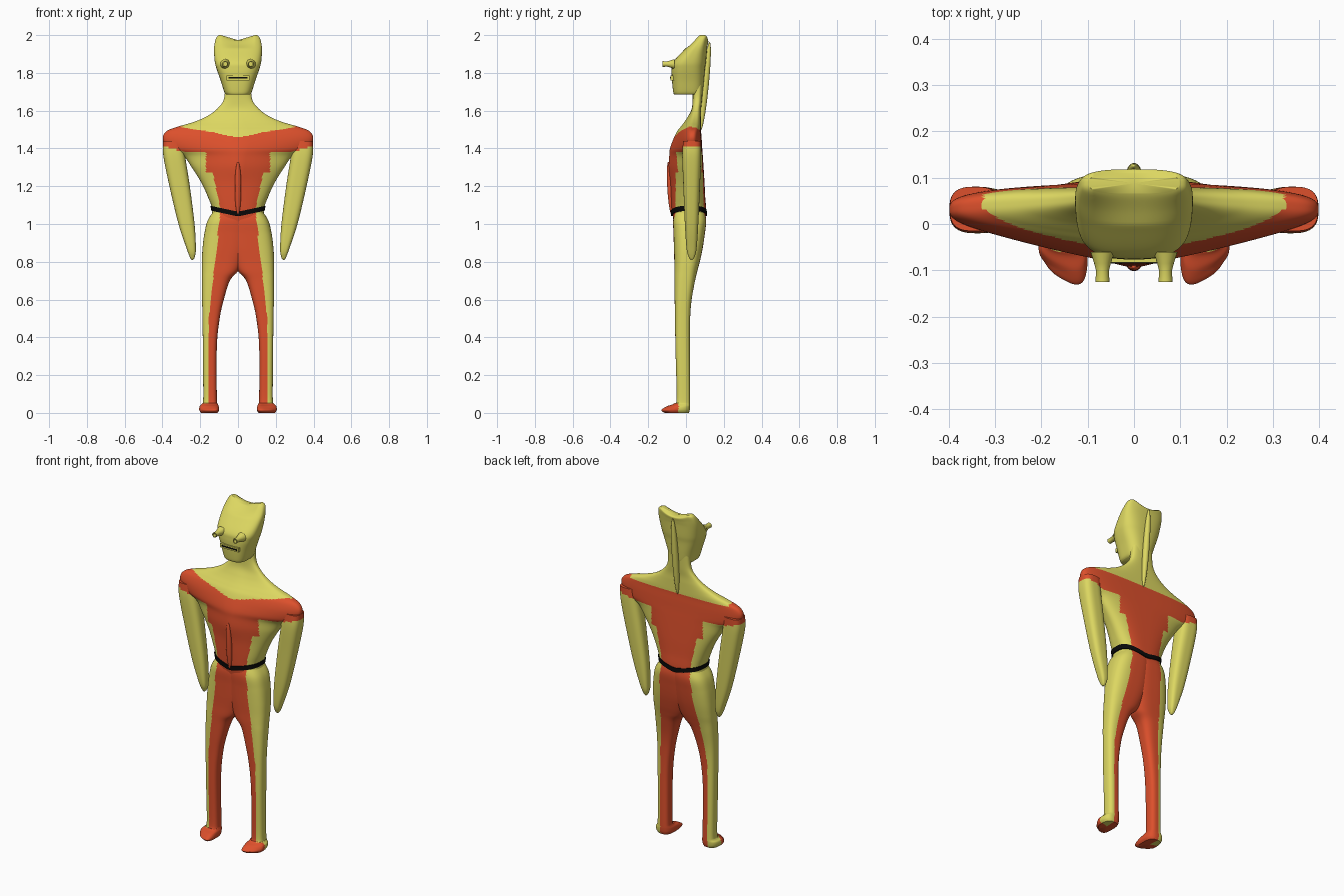
import bpy
import bmesh
import math
from mathutils import Vector, Matrix

default_cube = bpy.data.objects.get("Cube")
if default_cube:
    bpy.data.objects.remove(default_cube, do_unlink=True)


def make_material(name, colour):
    material = bpy.data.materials.new(name)
    material.use_nodes = True
    rgba = (*colour, 1.0)
    material.diffuse_color = rgba
    material.node_tree.nodes["Principled BSDF"].inputs["Base Color"].default_value = rgba
    return material


YELLOW = make_material("yellow", (0.72, 0.68, 0.12))
RED = make_material("red", (0.72, 0.08, 0.025))
BLACK = make_material("black", (0.003, 0.003, 0.003))


def is_red(point):
    """Suit pattern: shoulder yoke, stepped chest panel, inner legs and feet."""
    x, y, z = abs(point.x), point.y, point.z
    if z > 1.38 + max(0, x - 0.27) * 0.25:
        neckline = 1.46 + 0.18 * x if y < 0.03 else 1.5
        return x > 0.325 or z < neckline
    if z < 0.05 and y < -0.04:
        return True
    if z > 1.27:
        return x < 0.17
    if z > 1.07:
        return x < 0.09 + (z - 1.07) * 0.22
    return x < 0.155 - max(0, z - 0.5) * 0.11


def spline(stations, steps):
    """Smoothly interpolate the station values."""
    last = len(stations) - 1
    for i in range(last):
        a, b, c, d = (stations[min(max(i + k, 0), last)] for k in (-1, 0, 1, 2))
        for s in range(steps):
            t = s / steps
            yield [q + t * ((r - p) / 2 + t * (p - 2.5 * q + 2 * r - w / 2
                   + t * (1.5 * (q - r) + (w - p) / 2)))
                   for p, q, r, w in zip(a, b, c, d)]
    yield list(stations[-1])


def finish(name, bm, materials, mirror=False, rule=None):
    bmesh.ops.recalc_face_normals(bm, faces=bm.faces[:])
    if rule:
        for face in bm.faces:
            face.material_index = int(rule(face.calc_center_median()))
    mesh = bpy.data.meshes.new(name)
    bm.to_mesh(mesh)
    bm.free()
    for material in materials:
        mesh.materials.append(material)
    obj = bpy.data.objects.new(name, mesh)
    bpy.context.scene.collection.objects.link(obj)
    bpy.ops.object.select_all(action='DESELECT')
    obj.select_set(True)
    bpy.context.view_layer.objects.active = obj
    bpy.ops.object.shade_smooth_by_angle(angle=math.radians(50))
    if mirror:
        obj.modifiers.new("Mirror", 'MIRROR').use_mirror_merge = False
    return obj


def loft(name, stations, materials, power=0.7, sides=96, steps=8,
         mirror=False, rule=None, warp=None):
    """Rounded sections given as (z, x0, x1, y0, y1, front bulge)."""
    bm = bmesh.new()
    rings = []
    for z, x0, x1, y0, y1, bulge in spline(stations, steps):
        ring = []
        for k in range(sides):
            angle = math.tau * (k + 0.5) / sides
            c, s = math.cos(angle), math.sin(angle)
            u = math.copysign(abs(c) ** power, c)
            v = math.copysign(abs(s) ** power, s)
            p = Vector(((x0 + x1) / 2 + u * (x1 - x0) / 2,
                        (y0 + y1) / 2 + v * (y1 - y0) / 2, z))
            if v < 0:
                p.y += bulge * v * (1 - abs(u))
            ring.append(bm.verts.new(warp(p) if warp else p))
        rings.append(ring)
    for low, high in zip(rings, rings[1:]):
        for k in range(sides):
            n = (k + 1) % sides
            bm.faces.new((low[k], low[n], high[n], high[k]))
    # Caps fan out from the middle of each end ring
    for ring in (rings[0], rings[-1]):
        middle = sum((v.co for v in ring), Vector()) / sides
        if warp:
            middle = warp(Vector((middle.x, middle.y, max(v.co.z for v in ring))))
        hub = bm.verts.new(middle)
        for k in range(sides):
            bm.faces.new((ring[k], ring[(k + 1) % sides], hub))
    return finish(name, bm, materials, mirror, rule)


def symmetric(rows):
    return [(z, -half, half, y0, y1, bulge) for z, half, y0, y1, bulge in rows]


def flat(rows):
    return [(*row, 0) for row in rows]


def ridge(name, centre, scale, tilt, material):
    bm = bmesh.new()
    place = (Matrix.Translation(centre) @ Matrix.Rotation(tilt, 4, 'X')
             @ Matrix.Diagonal((*scale, 1)))
    bmesh.ops.create_uvsphere(bm, u_segments=24, v_segments=24, radius=1, matrix=place)
    return finish(name, bm, [material])


# Torso, shoulders and neck
torso = symmetric([
    (0.87, 0.17, -0.055, 0.08, 0), (0.95, 0.172, -0.06, 0.095, 0),
    (1.01, 0.158, -0.065, 0.1, 0), (1.07, 0.136, -0.065, 0.107, 0.01),
    (1.14, 0.158, -0.06, 0.102, 0.02), (1.22, 0.195, -0.05, 0.098, 0.035),
    (1.3, 0.245, -0.04, 0.093, 0.055), (1.36, 0.29, -0.03, 0.089, 0.063),
    (1.4, 0.37, -0.025, 0.086, 0.064), (1.45, 0.398, -0.02, 0.083, 0.05),
    (1.49, 0.38, -0.01, 0.08, 0.04), (1.515, 0.32, 0, 0.08, 0.03),
    (1.54, 0.235, 0.01, 0.08, 0.02), (1.57, 0.165, 0.02, 0.08, 0.01),
    (1.61, 0.11, 0.03, 0.08, 0), (1.66, 0.075, 0.035, 0.085, 0),
    (1.74, 0.068, 0.035, 0.09, 0)])
loft("torso", torso, [YELLOW, RED], sides=144, rule=is_red)

# Arms tapering to a point
arms = flat([
    (0.81, 0.238, 0.246, 0.025, 0.035), (0.825, 0.229, 0.255, 0.015, 0.045),
    (0.87, 0.223, 0.272, 0.003, 0.056), (1.0, 0.23, 0.315, -0.006, 0.065),
    (1.2, 0.255, 0.363, -0.014, 0.074), (1.36, 0.28, 0.395, -0.02, 0.08),
    (1.44, 0.29, 0.397, -0.015, 0.08)])
loft("arms", arms, [YELLOW, RED], mirror=True, rule=is_red)


# Legs with feet whose toes are cut at a slant
def slant_toe(p):
    if p.y < -0.05 and p.z < 0.1:
        p.y += 0.55 * (p.x - 0.125) * min(1, (-0.05 - p.y) / 0.07)
    return p


legs = flat([
    (0, 0.108, 0.195, -0.12, 0.015), (0.015, 0.1, 0.205, -0.135, 0.02),
    (0.035, 0.102, 0.203, -0.105, 0.022), (0.05, 0.108, 0.19, -0.065, 0.022),
    (0.08, 0.112, 0.184, -0.05, 0.022), (0.35, 0.112, 0.186, -0.056, 0.02),
    (0.5, 0.097, 0.188, -0.058, 0.022), (0.6, 0.075, 0.19, -0.06, 0.03),
    (0.7, 0.043, 0.191, -0.061, 0.048), (0.75, 0, 0.191, -0.062, 0.06),
    (0.8, -0.025, 0.191, -0.062, 0.073), (0.87, -0.05, 0.188, -0.064, 0.088),
    (0.95, -0.06, 0.178, -0.066, 0.1), (1.02, -0.06, 0.16, -0.068, 0.107),
    (1.08, -0.05, 0.12, -0.055, 0.095)])
loft("legs", legs, [YELLOW, RED], mirror=True, rule=is_red, warp=slant_toe)


# Head with a sloping brow and two lobes on top
def dip_crown(p):
    weight = max(0, (p.z - 1.93) / 0.07)
    p.z -= 0.027 * weight * max(0, 1 - (p.x / 0.09) ** 2)
    return p


head = symmetric([
    (1.685, 0.062, -0.062, 0.08, 0), (1.7, 0.073, -0.068, 0.088, 0),
    (1.76, 0.092, -0.074, 0.095, 0), (1.82, 0.113, -0.076, 0.1, 0),
    (1.86, 0.123, -0.066, 0.106, 0), (1.92, 0.127, -0.012, 0.111, 0),
    (1.96, 0.123, 0.028, 0.115, 0), (1.99, 0.113, 0.055, 0.118, 0),
    (2.0, 0.098, 0.066, 0.11, 0)])
loft("head", head, [YELLOW], warp=dip_crown)

# Leaf-shaped ridges on the chest and the back of the head
ridge("chest_ridge", (0, -0.085, 1.19), (0.017, 0.014, 0.14), 0.06, RED)
ridge("nape_ridge", (0, 0.102, 1.73), (0.018, 0.018, 0.235), -0.1, YELLOW)


# Belt dropping towards the middle
def drape(p):
    p.z -= 0.03 * (1 - abs(p.x) / 0.14)
    return p


belt = symmetric([(1.07, 0.141, -0.07, 0.111, 0.01), (1.095, 0.146, -0.07, 0.11, 0.012)])
loft("belt", belt, [BLACK], steps=2, warp=drape)

# Hollow tubular eyes with a flared base: (radius, y)
bm = bmesh.new()
rings = []
for radius, y in ((0.026, -0.06), (0.018, -0.085), (0.014, -0.1),
                  (0.015, -0.125), (0.01, -0.125), (0.01, -0.09), (0.001, -0.09)):
    rings.append([bm.verts.new((0.068 + radius * math.cos(a), y,
                                1.847 + radius * math.sin(a)))
                  for a in (math.tau * k / 20 for k in range(20))])
for inner, outer in zip(rings, rings[1:]):
    for k in range(20):
        n = (k + 1) % 20
        bm.faces.new((inner[k], inner[n], outer[n], outer[k]))
finish("eyes", bm, [YELLOW], mirror=True)

# Mouth: a flat lip frame around a dark slit
for name, half, height, front, material in (("lips", 0.06, 0.012, -0.083, YELLOW),
                                            ("mouth_slit", 0.05, 0.004, -0.085, BLACK)):
    bm = bmesh.new()
    place = (Matrix.Translation((0, front + 0.01, 1.773))
             @ Matrix.Diagonal((2 * half, 0.02, 2 * height, 1)))
    bmesh.ops.create_cube(bm, size=1, matrix=place)
    finish(name, bm, [material])
